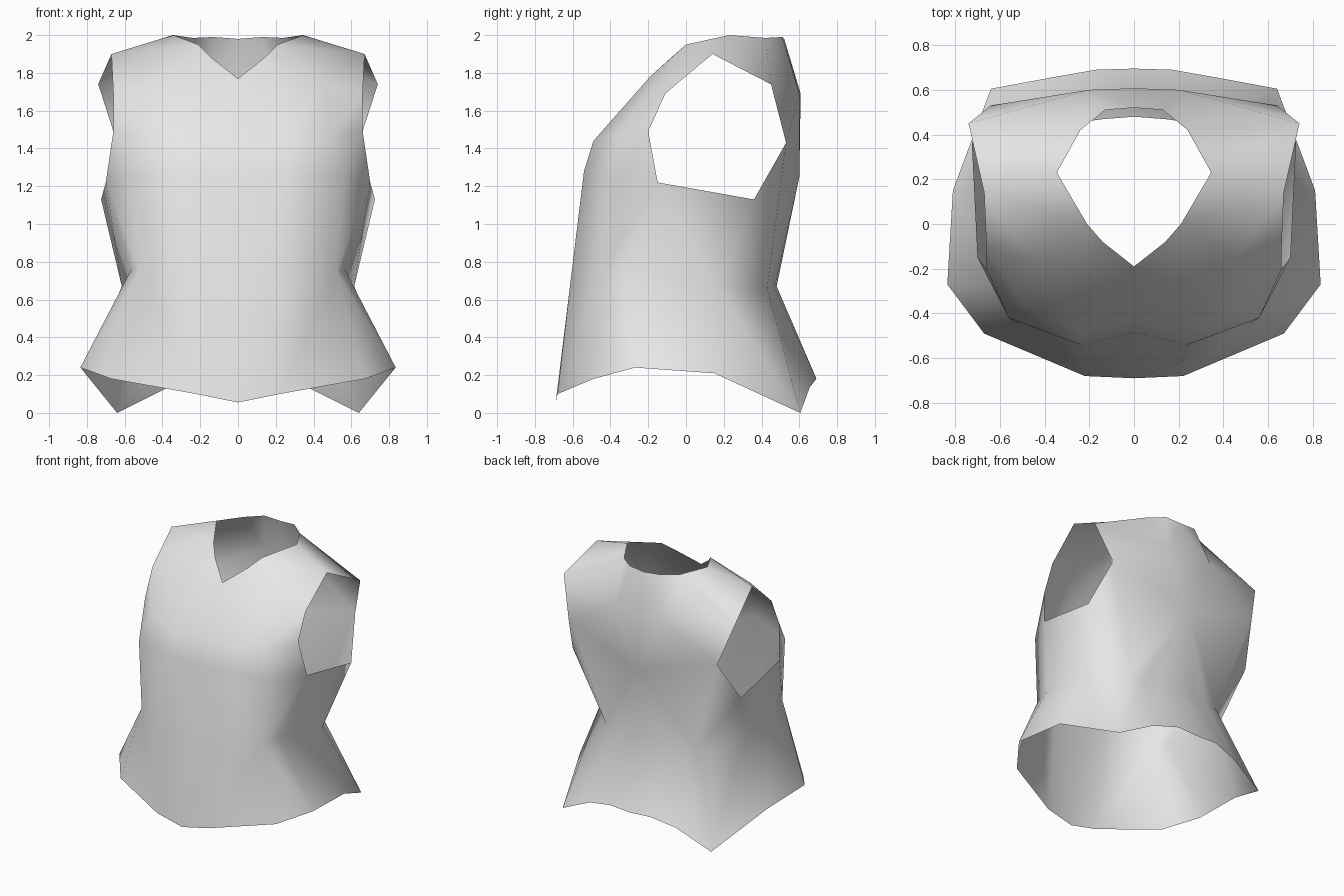
import bpy, bmesh

if "Cube" in bpy.data.objects:
    bpy.data.objects.remove(bpy.data.objects["Cube"])

# Half cross-sections, running front centre -> side -> back centre
hem = [(0, -.69, .055), (.22, -.68, .10), (.67, -.49, .18), (.835, -.27, .24), (.81, .15, .21),
       (.64, .605, 0), (.37, .655, .135), (.17, .69, .18), (0, .695, .17)]
waist = [(0, -.56, .66), (.22, -.612, .69), (.52, -.445, .75), (.565, -.285, .76), (.615, .16, .67),
         (.39, .43, .66), (.28, .448, .65), (.15, .468, .66), (0, .48, .67)]
# The chest row ends at the armhole's back edge
chest = [(0, -.485, 1.24), (.24, -.54, 1.28), (.56, -.42, 1.25), (.70, -.15, 1.22),
         (.725, .36, 1.13), (.64, .53, 1.43)]
upper_front = [(0, -.43, 1.44), (.24, -.49, 1.44), (.50, -.37, 1.47), (.66, -.20, 1.49)]
collar_front = [(0, -.19, 1.77), (.20, -.19, 1.78), (.45, -.16, 1.75), (.66, -.11, 1.69)]
upper_back = [(.74, .45, 1.74), (.20, .60, 1.69), (0, .607, 1.69)]
spine = (0, .60, 1.25)
# Neck opening from the front to the back centre, and the shoulder tip
neck = [(.14, -.08, 1.88), (.21, 0, 1.95), (.345, .23, 2.0),
        (.24, .42, 1.985), (.13, .51, 1.99), (0, .52, 1.98)]
shoulder = (.67, .14, 1.90)

bm = bmesh.new()


def row(points):
    return [bm.verts.new(p) for p in points]


def strip(low, high, falling=()):
    """Join two rows; columns in falling are cut from upper left to lower right."""
    for i in range(len(low) - 1):
        a, b, c, d = low[i], low[i + 1], high[i + 1], high[i]
        if i in falling:
            bm.faces.new((a, b, d))
            bm.faces.new((b, c, d))
        else:
            bm.faces.new((a, b, c))
            bm.faces.new((a, c, d))


def fan(tip, rim):
    """Triangles from one point to a chain of points."""
    for a, b in zip(rim, rim[1:]):
        bm.faces.new((tip, a, b))


h, w, c, uf, cf, ub, n = map(row, (hem, waist, chest, upper_front, collar_front, upper_back, neck))
apex, tip = row([spine, shoulder])

# Skirt all the way round, then the bodice up to the armhole
strip(h, w, falling=(2, 3, 4))
strip(w[:6], c, falling=(1, 3, 4))
# Front panel
strip(c[:4], uf)
strip(uf, cf)
# Back panel, meeting at a point on the spine
fan(apex, [ub[2], ub[1], c[5]] + w[5:])
bm.faces.new((c[5], ub[1], ub[0]))
# Shoulder yoke around the neck opening
fan(n[0], cf[:2])
strip(cf[1:], [n[0], n[1], tip])
fan(n[2], [n[1], tip, ub[0], n[3]])
fan(ub[1], [n[4], n[3], ub[0]])
strip(ub[1:], n[4:])

for f in bm.faces:
    f.smooth = True
mesh = bpy.data.meshes.new("vest")
bm.to_mesh(mesh)
bm.free()

# Sleeveless vest, mirrored to the left
vest = bpy.data.objects.new("vest", mesh)
bpy.context.collection.objects.link(vest)
mirror = vest.modifiers.new("mirror", 'MIRROR')
mirror.use_axis[0] = True
mirror.use_clip = True
mirror.merge_threshold = 0.001

cloth = bpy.data.materials.new("light_grey_cloth")
cloth.diffuse_color = (.8, .8, .8, 1)
cloth.use_nodes = True
cloth.node_tree.nodes["Principled BSDF"].inputs["Base Color"].default_value = cloth.diffuse_color
mesh.materials.append(cloth)
